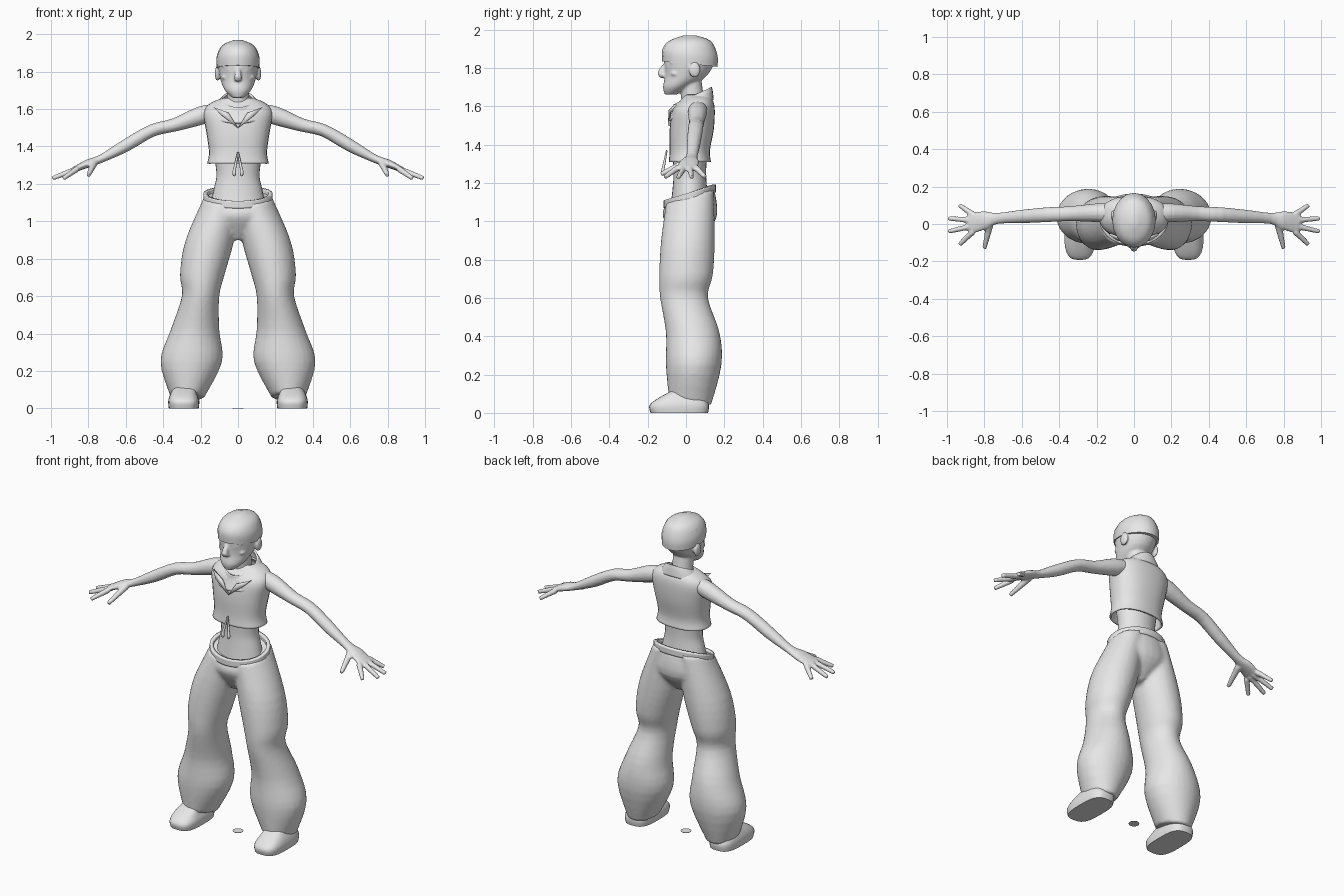
import bpy, bmesh
from math import cos, sin, pi, radians
from mathutils import Vector

default_cube = bpy.data.objects.get("Cube")
if default_cube:
    bpy.data.objects.remove(default_cube)

grey = (.8, .8, .8, 1)
material = bpy.data.materials.new("plain_grey")
material.use_nodes = True
material.diffuse_color = grey
material.node_tree.nodes["Principled BSDF"].inputs["Base Color"].default_value = grey


def smooth_path(keys, steps):
    """Pass a smooth curve through a few key sections."""
    keys = [Vector(key) for key in keys]
    padded = [keys[0], *keys, keys[-1]]
    result = []
    for before, start, end, after in zip(padded, padded[1:], padded[2:], padded[3:]):
        for step in range(steps):
            t = step / steps
            leave, arrive = (end - before) / 2, (after - start) / 2
            bend = start * (1 + 2 * t) * (1 - t) ** 2 + end * t * t * (3 - 2 * t)
            result.append(bend + leave * t * (1 - t) ** 2 - arrive * t * t * (1 - t))
    return result + [keys[-1]]


def bridge(bm, rings, capped):
    loops = [[bm.verts.new(point) for point in ring] for ring in rings]
    for lower, upper in zip(loops, loops[1:]):
        for i in range(len(lower)):
            bm.faces.new((lower[i - 1], lower[i], upper[i], upper[i - 1]))
    if capped:
        bm.faces.new(loops[0][::-1])
        bm.faces.new(loops[-1])


def rounded(value, power):
    return abs(value) ** power * (1 if value > 0 else -1)


def loft(bm, sections, power=1, sides=28, steps=4, capped=True):
    """Level sections: z, y, half width, half depth, then optional x and slope."""
    keys = [tuple(section) + (0,) * (6 - len(section)) for section in sections]
    rings = []
    for z, y, width, depth, x, slope in smooth_path([Vector(key) for key in keys], steps):
        ring = []
        for i in range(sides):
            angle = 2 * pi * i / sides
            across = width * rounded(cos(angle), power)
            along = depth * rounded(sin(angle), power)
            ring.append((x + across, y + along, z + slope * along))
        rings.append(ring)
    bridge(bm, rings, capped)


def limb(bm, sections, side=(0, 1, 0), sides=14, steps=3):
    """Sections along a path: x, y, z, half width along side, half thickness."""
    path = smooth_path(sections, steps)
    rings = []
    for i, section in enumerate(path):
        ahead = path[min(i + 1, len(path) - 1)] - path[max(i - 1, 0)]
        forward = Vector(ahead[:3]).normalized()
        across = Vector(side)
        across = (across - forward * across.dot(forward)).normalized()
        over = forward.cross(across)
        centre, width, thickness = Vector(section[:3]), section[3], section[4]
        angles = [2 * pi * k / sides for k in range(sides)]
        rings.append([centre + across * width * cos(a) + over * thickness * sin(a) for a in angles])
    bridge(bm, rings, True)


def rod(bm, start, end, radius, tip):
    limb(bm, [(*start, radius, radius), (*end, tip, tip)], side=(0, 1, 1))


def ball(bm, centre, size):
    verts = bmesh.ops.create_uvsphere(bm, u_segments=16, v_segments=10, radius=1)["verts"]
    bmesh.ops.scale(bm, vec=size, verts=verts)
    bmesh.ops.translate(bm, vec=centre, verts=verts)


def finish(name, bm, mirror=False, voxel=None, thickness=None):
    bmesh.ops.recalc_face_normals(bm, faces=bm.faces)
    mesh = bpy.data.meshes.new(name)
    bm.to_mesh(mesh)
    bm.free()
    mesh.materials.append(material)
    part = bpy.data.objects.new(name, mesh)
    bpy.context.collection.objects.link(part)
    bpy.ops.object.select_all(action='DESELECT')
    part.select_set(True)
    bpy.context.view_layer.objects.active = part
    bpy.ops.object.shade_smooth_by_angle(angle=radians(40))
    if mirror:
        part.modifiers.new("Mirror", 'MIRROR').use_mirror_merge = False
    if thickness:
        part.modifiers.new("Thickness", 'SOLIDIFY').thickness = thickness
    if voxel:
        remesh = part.modifiers.new("Blend", 'REMESH')
        remesh.mode, remesh.voxel_size, remesh.use_smooth_shade = 'VOXEL', voxel, True
        part.modifiers.new("Soften", 'SMOOTH').iterations = 2


# Head with nose, lips, chin and neck
bm = bmesh.new()
loft(bm, [(1.66, -.08, .03, .03), (1.7, -.05, .07, .07), (1.76, 0, .095, .11),
          (1.85, .02, .11, .135), (1.92, .02, .1, .12), (1.95, .02, .06, .08)])
limb(bm, [(0, -.1, 1.83, .01, .01), (0, -.13, 1.77, .02, .02), (0, -.11, 1.76, .02, .01)], side=(1, 0, 0))
for lip_height in (1.705, 1.72):
    ball(bm, (0, -.1, lip_height), (.03, .015, .006))
ball(bm, (0, -.09, 1.68), (.03, .025, .02))
loft(bm, [(1.55, .045, .07, .07), (1.64, .035, .06, .06), (1.74, .02, .06, .06)])

# Brows, eyes, cheekbones and ears on both sides
for sign in (-1, 1):
    rod(bm, (sign * .01, -.105, 1.83), (sign * .08, -.07, 1.83), .01, .008)
    ball(bm, (sign * .04, -.09, 1.81), (.018, .013, .008))
    ball(bm, (sign * .07, -.05, 1.77), (.02, .03, .015))
    ball(bm, (sign * .11, .045, 1.79), (.014, .03, .04))
finish("head", bm, voxel=.0065)

# Close-fitting cap, sloping down to the back
bm = bmesh.new()
loft(bm, [(1.82, .02, .114, .144, 0, -.1), (1.88, .02, .114, .144, 0, -.1),
          (1.94, .02, .085, .11), (1.97, .02, .02, .03)], sides=20)
finish("cap", bm)

# Arm running into a flat palm
bm = bmesh.new()
limb(bm, [(.11, .06, 1.59, .05, .04), (.2, .06, 1.565, .05, .05), (.34, .055, 1.515, .04, .036),
          (.46, .05, 1.485, .04, .034), (.6, .04, 1.405, .036, .034), (.73, .03, 1.335, .03, .022),
          (.8, .02, 1.31, .05, .022), (.88, 0, 1.275, .055, .014)])

# Four spread fingers and a thumb
for finger in range(4):
    spread = finger - 1.5
    knuckle = (.86, .005 - .03 * spread, 1.28)
    tip = (1 - .03 * spread ** 2, -.005 - .07 * spread, 1.23)
    rod(bm, knuckle, tip, .017, .012)
rod(bm, (.77, 0, 1.31), (.8, -.13, 1.245), .02, .012)
finish("arms", bm, mirror=True, voxel=.007)

# Bare midriff
bm = bmesh.new()
loft(bm, [(1.08, .02, .15, .1), (1.17, .02, .13, .09), (1.25, .02, .115, .085), (1.36, .02, .13, .09)])
finish("midriff", bm)

# Sleeveless cropped vest, open at the hem
bm = bmesh.new()
loft(bm, [(1.31, .02, .165, .11), (1.37, .02, .155, .105), (1.48, .03, .17, .115),
          (1.58, .04, .185, .11), (1.63, .055, .15, .085), (1.66, .055, .08, .06)], power=.85, capped=False)
finish("vest", bm, thickness=.01)

# Stand-up collar, low at the throat
bm = bmesh.new()
loft(bm, [(1.58, .025, .15, .12, 0, .45), (1.63, .035, .11, .105, 0, .45),
          (1.655, .035, .085, .1, 0, .45)], capped=False)
finish("collar", bm, thickness=.012)

# Folded lapels meeting in a point on the chest
bm = bmesh.new()
corners = ((0, -.095, 1.5), (.09, -.09, 1.57), (.13, -.06, 1.61), (.05, -.09, 1.58))
bm.faces.new([bm.verts.new(corner) for corner in corners])
finish("lapels", bm, mirror=True, thickness=.012)

# Drawstrings with toggles at the vest hem
bm = bmesh.new()
rod(bm, (0, -.1, 1.37), (.02, -.12, 1.27), .004, .008)
ball(bm, (.02, -.12, 1.26), (.01, .01, .02))
finish("drawstrings", bm, mirror=True)

# Wide trousers: one flared leg mirrored and blended with the pelvis
bm = bmesh.new()
loft(bm, [(.06, .02, .09, .11, .27, -.2), (.25, .04, .165, .145, .25), (.42, .035, .13, .14, .23),
          (.6, -.01, .1, .125, .2), (.72, 0, .12, .14, .19), (.9, .01, .13, .14, .15),
          (1.13, .02, .1, .125, .08, .3)])
loft(bm, [(.9, .01, .02, .06), (1.02, .02, .2, .14), (1.12, .02, .18, .13, 0, .3)])
finish("trousers", bm, mirror=True, voxel=.012)

# Loose tilted waistband
bm = bmesh.new()
loft(bm, [(height, .02, .185, .137, 0, .3) for height in (1.11, 1.15)], capped=False)
finish("waistband", bm, thickness=.02)

# Blunt-toed shoes with flat soles
bm = bmesh.new()
loft(bm, [(0, -.035, .08, .15, .29), (.04, -.035, .083, .155, .29), (.08, -.02, .07, .12, .29),
          (.13, .015, .05, .06, .28)], power=.65)
finish("shoes", bm, mirror=True)

# Small flat disc on the floor between the feet
bm = bmesh.new()
loft(bm, [(height, 0, .03, .03) for height in (0, .002)], sides=20, steps=1)
finish("floor_disc", bm)
